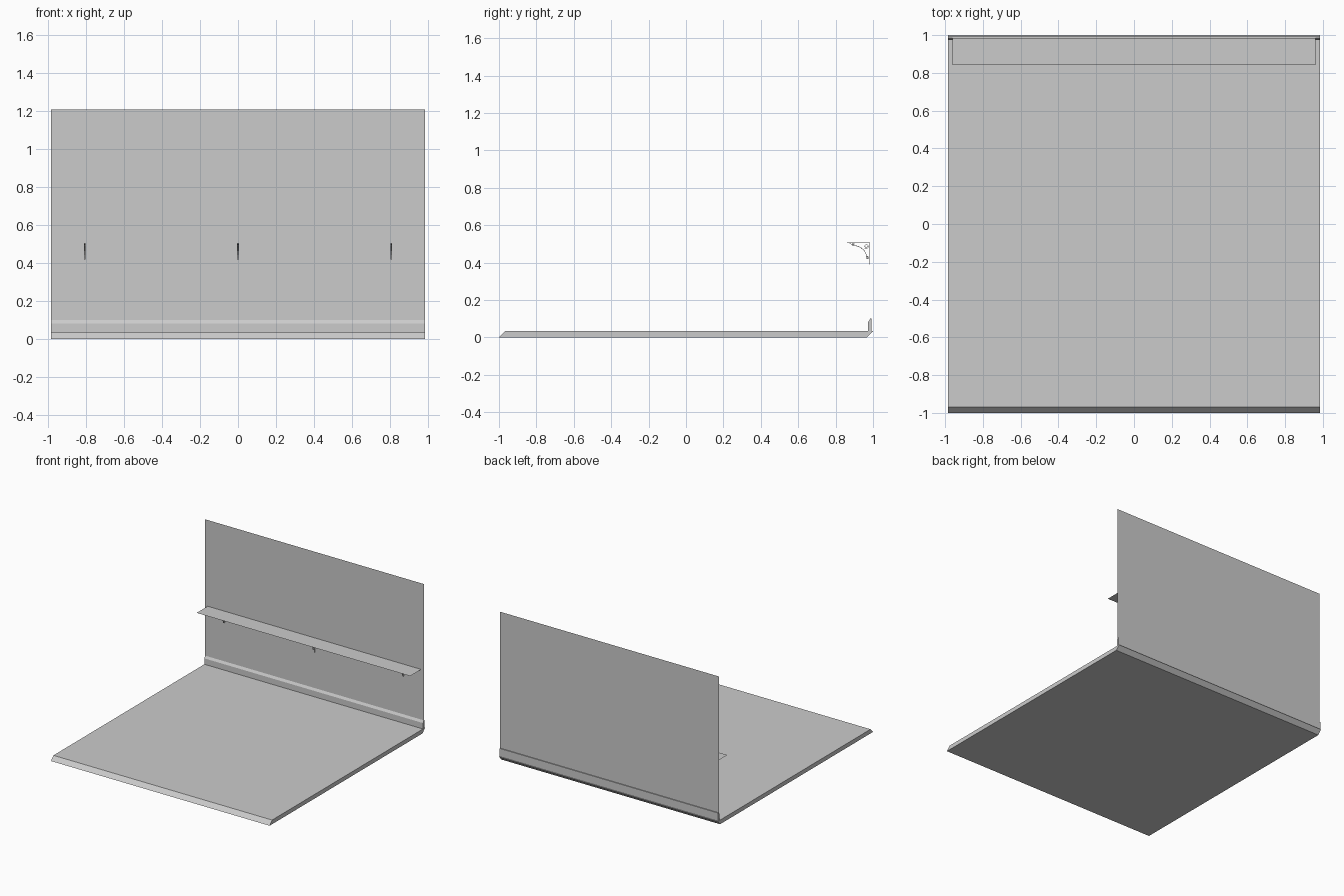
import bpy, bmesh, math
from mathutils import Vector

if "Cube" in bpy.data.objects:
    bpy.data.objects.remove(bpy.data.objects["Cube"])


def make_object(name, bm):
    bmesh.ops.recalc_face_normals(bm, faces=bm.faces)
    me = bpy.data.meshes.new(name)
    bm.to_mesh(me)
    bm.free()
    ob = bpy.data.objects.new(name, me)
    bpy.context.collection.objects.link(ob)
    return ob


def prism(name, profile, half):
    """Extrude a closed (y, z) profile along x from -half to half."""
    bm = bmesh.new()
    face = bm.faces.new([bm.verts.new((-half, y, z)) for y, z in profile])
    ext = bmesh.ops.extrude_face_region(bm, geom=[face])
    moved = [g for g in ext["geom"] if isinstance(g, bmesh.types.BMVert)]
    bmesh.ops.translate(bm, verts=moved, vec=(2 * half, 0, 0))
    return make_object(name, bm)


def sheet(name, corners):
    bm = bmesh.new()
    bm.faces.new([bm.verts.new(c) for c in corners])
    return make_object(name, bm)


def strip(bm, path, width=0.008, thick=0.003):
    """Sweep a flat iron bar along a (y, z) path."""
    pts = [Vector(p) for p in path]
    rings = []
    for i, p in enumerate(pts):
        t = (pts[min(i + 1, len(pts) - 1)] - pts[max(i - 1, 0)]).normalized()
        n = Vector((-t.y, t.x)) * thick / 2
        rings.append([bm.verts.new((sx * width / 2, *(p + s * n)))
                      for sx, s in ((-1, -1), (1, -1), (1, 1), (-1, 1))])
    for a, b in zip(rings, rings[1:]):
        for k in range(4):
            j = (k + 1) % 4
            bm.faces.new((a[k], a[j], b[j], b[k]))
    bm.faces.new(rings[0])
    bm.faces.new(rings[-1])


def spiral(cy, cz, r0, r1, start, turns, steps=14):
    out = []
    for i in range(steps + 1):
        f = i / steps
        a = math.radians(start) + f * turns * math.tau
        r = r0 + (r1 - r0) * f
        out.append((cy + r * math.cos(a), cz + r * math.sin(a)))
    return out


# Floor slab with slanted front and back edges
prism("floor", [(-1, 0), (0.968, 0), (1, 0.034), (-0.968, 0.034)], 0.985)

# Skirting board with sloped top
prism("skirting_board",
      [(0.974, 0.034), (0.992, 0.034), (0.992, 0.1), (0.985, 0.1), (0.974, 0.082)], 0.985)

# Back wall and shelf, both thin sheets
sheet("back_wall", [(-0.985, 0.985, 0.034), (0.985, 0.985, 0.034),
                    (0.985, 0.985, 1.21), (-0.985, 0.985, 1.21)])
sheet("shelf", [(-0.962, 0.842, 0.509), (0.962, 0.842, 0.509),
                (0.962, 0.984, 0.509), (-0.962, 0.984, 0.509)])

# Wrought-iron bracket: two arms, a curved brace and scrolls
bm = bmesh.new()
strip(bm, [(0.982, 0.39), (0.982, 0.508)])
strip(bm, [(0.86, 0.506), (0.982, 0.506)])
strip(bm, [(0.875, 0.502), (0.905, 0.492), (0.932, 0.482),
           (0.952, 0.466), (0.963, 0.445), (0.968, 0.42)])
strip(bm, spiral(0.894, 0.496, 0.007, 0.003, 0, 1.3))
strip(bm, spiral(0.973, 0.427, 0.008, 0.003, 90, 1.3))
strip(bm, spiral(0.964, 0.487, 0.013, 0.005, 225, 1.4))
bracket = make_object("shelf_bracket_centre", bm)

for side, x in (("left", -0.808), ("right", 0.808)):
    copy = bpy.data.objects.new("shelf_bracket_" + side, bracket.data)
    copy.location.x = x
    bpy.context.collection.objects.link(copy)
